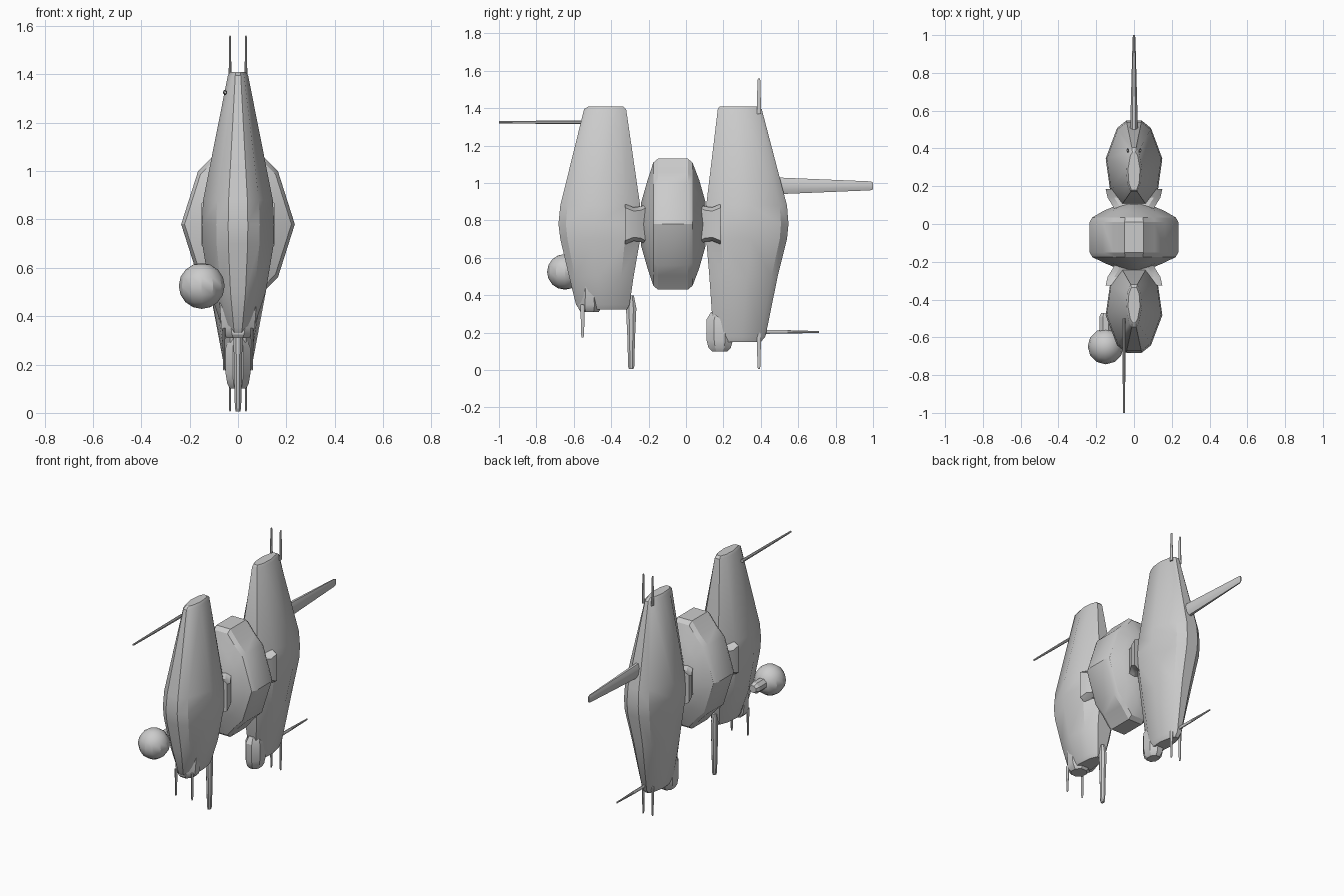
import bpy, bmesh
from math import sin, cos, pi

if "Cube" in bpy.data.objects:
    bpy.data.objects.remove(bpy.data.objects["Cube"])


def loft(name, rings):
    """Skin a list of equal-length point rings and cap both ends."""
    bm = bmesh.new()
    vs = [[bm.verts.new(p) for p in ring] for ring in rings]
    n = len(vs[0])
    for a, b in zip(vs, vs[1:]):
        for i in range(n):
            bm.faces.new((a[i], a[(i + 1) % n], b[(i + 1) % n], b[i]))
    bm.faces.new(vs[0])
    bm.faces.new(vs[-1])
    bmesh.ops.recalc_face_normals(bm, faces=bm.faces)
    me = bpy.data.meshes.new(name)
    bm.to_mesh(me)
    bm.free()
    ob = bpy.data.objects.new(name, me)
    bpy.context.collection.objects.link(ob)
    return ob


def rod(name, axis, x, other, stations, n=8):
    """Tapered bar along y or z; stations are (position, x radius, other radius)."""
    rings = []
    for t, rx, ro in stations:
        ring = []
        for i in range(n):
            a = 2 * pi * (i + 0.5) / n
            px, po = x + rx * cos(a), other + ro * sin(a)
            ring.append((px, t, po) if axis == 'y' else (px, po, t))
        rings.append(ring)
    return loft(name, rings)


# Hull cross-section: u runs inner (-1) to outer (+1), w is half width
SECTION = [(-1, .42), (-.62, .85), (.1, 1), (.82, .6), (1, .27)]
SECTION += [(u, -w) for u, w in reversed(SECTION)]


def hull(name, stations):
    """stations: z, inner y, outer y, half width"""
    loft(name, [[(w * hw, (yi + yo) / 2 + u * (yo - yi) / 2, z)
                 for u, w in SECTION] for z, yi, yo, hw in stations])


# Two tall hulls
hull("front_hull", [(1.41, -.335, -.52, .032), (1.395, -.32, -.545, .042),
                    (.88, -.245, -.672, .144), (.78, -.24, -.682, .15), (.70, -.245, -.672, .148),
                    (.50, -.28, -.625, .115), (.35, -.302, -.588, .065), (.325, -.315, -.57, .05)])
hull("rear_hull", [(1.41, .18, .38, .032), (1.395, .17, .405, .042),
                   (.88, .108, .54, .144), (.78, .10, .548, .15), (.70, .108, .54, .148),
                   (.50, .125, .49, .115), (.18, .147, .425, .055), (.15, .165, .40, .042)])

# Central octagonal body, lofted along y
OUTLINE = [(.235, 0), (.165, .22), (.11, .275), (.05, .35),
           (-.05, .35), (-.11, .275), (-.165, .22), (-.235, 0),
           (-.165, -.22), (-.11, -.275), (-.05, -.35), (.05, -.35), (.11, -.275), (.165, -.22)]
loft("central_body", [[(x * s, y, .78 + z * s) for x, z in OUTLINE]
                      for y, s in [(-.24, .33), (-.205, .68), (-.175, .94), (-.15, 1),
                                   (.01, 1), (.035, .94), (.07, .68), (.105, .33)]])

# Flared connectors between the body and the hulls
for name, c, d in [("rear_connector", .07, 1), ("front_connector", -.21, -1)]:
    rings = []
    for dy, hx, hz in [(0, .10, .11), (.03, .115, .095), (.07, .14, .09), (.115, .15, .108)]:
        pts = [(hx, hz - .02), (hx - .035, hz), (-hx + .035, hz), (-hx, hz - .02)]
        pts += [(x, -z) for x, z in reversed(pts)]
        rings.append([(x, c + d * dy, .78 + z) for x, z in pts])
    loft(name, rings)

# Fairing under the front hull
rod("front_fairing", 'z', 0, -.515,
    [(.57, .075, .045), (.45, .082, .055), (.35, .075, .065), (.325, .065, .063), (.31, .05, .052)])

# Rounded pod and fin underneath
rod("lower_pod", 'z', 0, .18,
    [(.31, .038, .05), (.27, .055, .076), (.16, .055, .076), (.12, .048, .065), (.10, .035, .045)])
rod("lower_fin", 'z', 0, -.293,
    [(.40, .016, .015), (.33, .02, .03), (.17, .018, .022), (.02, .014, .018), (.005, .01, .013)])

# Ball turret on a short arm
bpy.ops.mesh.primitive_uv_sphere_add(segments=12, ring_count=8, radius=.095,
                                     location=(-.15, -.648, .525))
bpy.context.object.name = "side_ball"
rod("ball_arm", 'y', -.15, .53, [(-.47, .024, .024), (-.49, .036, .036), (-.61, .036, .036)])

# Horizontal antennas and the tail boom
rod("tail_boom", 'y', 0, .985, [(.45, .024, .05), (.985, .008, .026), (1.0, .005, .02)])
rod("nose_antenna", 'y', -.053, 1.325, [(-.50, .009, .011), (-.78, .008, .009), (-1.0, .005, .006)])
rod("tail_antenna", 'y', 0, .204, [(.38, .007, .011), (.55, .007, .01), (.71, .004, .005)])

# Mirrored pairs of vertical antennas
for side, s in (("left", -1), ("right", 1)):
    for name, x, y, z0, z1 in [("top_antenna", .033, .39, 1.37, 1.56),
                               ("bottom_antenna", .033, .39, .20, .005),
                               ("front_antenna", .058, -.553, .35, .175)]:
        tip = z1 + (z0 - z1) * .1
        rod(f"{name}_{side}", 'z', s * x, y,
            [(z0, .006, .012), (tip, .005, .009), (z1, .003, .006)])

# Smooth shading with sharp edges kept
bpy.ops.object.select_all(action='SELECT')
bpy.context.view_layer.objects.active = bpy.data.objects["front_hull"]
bpy.ops.object.shade_smooth_by_angle(angle=.5)
